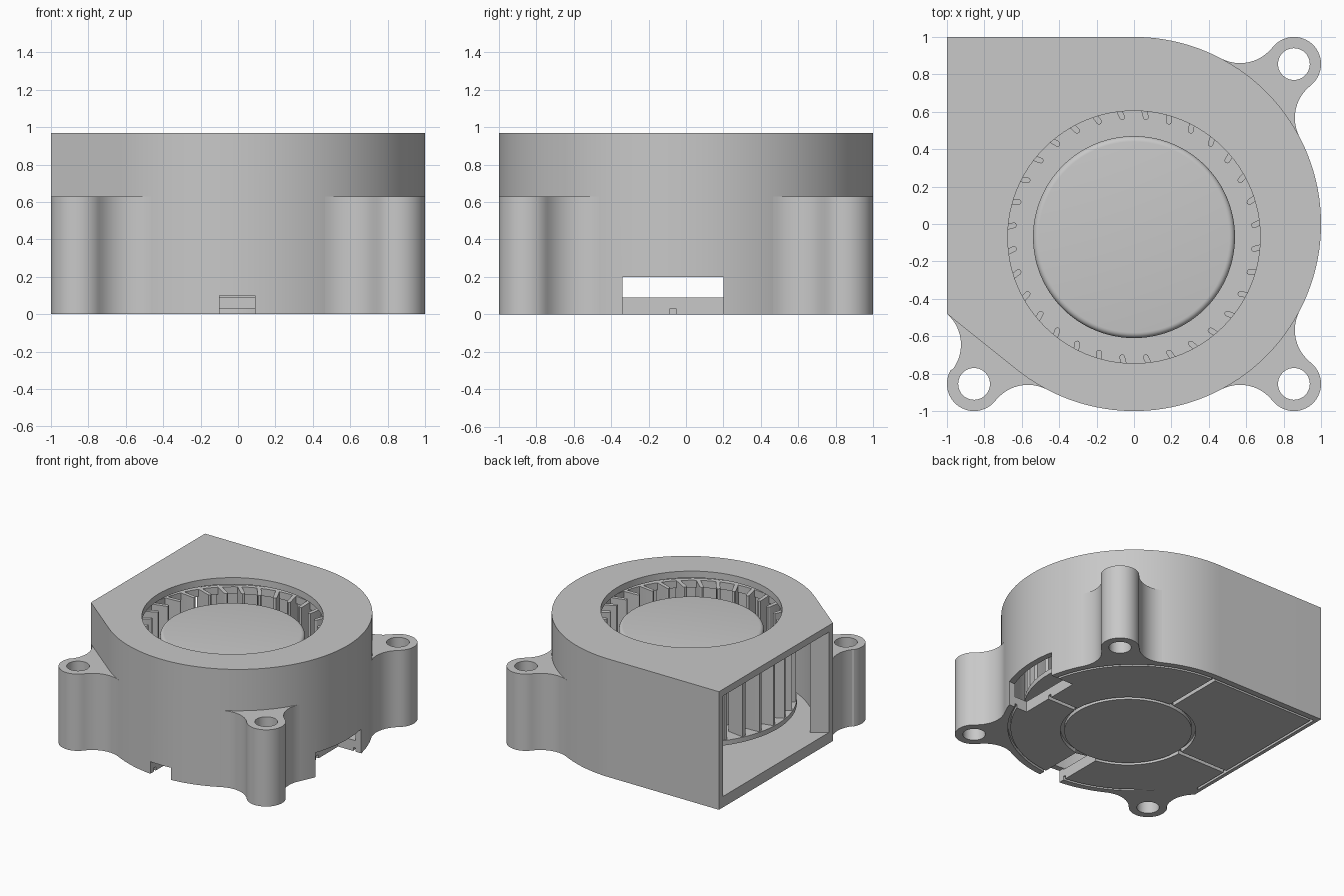
import bpy, bmesh, math
from mathutils import Matrix, Vector

cube = bpy.data.objects.get("Cube")
if cube:
    bpy.data.objects.remove(cube, do_unlink=True)

grey = bpy.data.materials.new("grey plastic")
grey.use_nodes = True
COLOUR = (0.58, 0.58, 0.58, 1)
grey.diffuse_color = COLOUR
grey.node_tree.nodes["Principled BSDF"].inputs["Base Color"].default_value = COLOUR

AXIS = Vector((0, -0.07))      # impeller centre
TONGUE = math.radians(231.3)   # where the slanted wall meets the round one
TOP, COVER, FLOOR = 0.97, 0.915, 0.09


def arc(c, r, a0, a1, n=12):
    return [(c[0] + r * math.cos(a0 + (a1 - a0) * i / n),
             c[1] + r * math.sin(a0 + (a1 - a0) * i / n)) for i in range(n + 1)]


def short_arc(c, r, a0, a1, n=12):
    turn = (a1 - a0 + math.pi) % (2 * math.pi) - math.pi
    return arc(c, r, a0, a0 + turn, n)


def circle(c, r, n=96):
    return arc(c, r, 0, 2 * math.pi, n)[:-1]


def volute(inset, x_end=-1.0):
    """Scroll outline, from the back outlet corner round to the slanted wall."""
    r = 1 - inset
    curve = arc((0, 0), r, math.pi / 2, TONGUE - 2 * math.pi, 96)
    tx, ty = curve[-1]
    return [(x_end, r)] + curve + [(x_end, ty + (tx - x_end) / math.tan(TONGUE))]


def finish(name, bm):
    """Turn a bmesh into a smooth-shaded grey object."""
    bmesh.ops.recalc_face_normals(bm, faces=bm.faces)
    me = bpy.data.meshes.new(name)
    bm.to_mesh(me)
    bm.free()
    me.materials.append(grey)
    ob = bpy.data.objects.new(name, me)
    bpy.context.collection.objects.link(ob)
    smooth(ob)
    return ob


def smooth(ob):
    bpy.ops.object.select_all(action='DESELECT')
    ob.select_set(True)
    bpy.context.view_layer.objects.active = ob
    bpy.ops.object.shade_smooth_by_angle(angle=math.radians(30))


def plate(name, loops, z0, z1):
    """Extrude closed outlines; loops inside other loops become holes."""
    cu = bpy.data.curves.new(name, 'CURVE')
    cu.dimensions, cu.fill_mode, cu.extrude = '2D', 'BOTH', (z1 - z0) / 2
    for loop in loops:
        sp = cu.splines.new('POLY')
        sp.points.add(len(loop) - 1)
        for p, (x, y) in zip(sp.points, loop):
            p.co = (x, y, 0, 1)
        sp.use_cyclic_u = True
    tmp = bpy.data.objects.new(name + " outline", cu)
    bpy.context.collection.objects.link(tmp)
    dg = bpy.context.evaluated_depsgraph_get()
    flat = bpy.data.meshes.new_from_object(tmp.evaluated_get(dg))
    bpy.data.objects.remove(tmp, do_unlink=True)
    bm = bmesh.new()
    bm.from_mesh(flat)
    bpy.data.meshes.remove(flat)
    bmesh.ops.remove_doubles(bm, verts=bm.verts, dist=1e-5)
    bmesh.ops.translate(bm, verts=bm.verts, vec=(0, 0, (z0 + z1) / 2))
    for f in bm.faces:
        f.material_index = 0
    return finish(name, bm)


def rect(x0, x1, y0, y1):
    return [(x0, y0), (x1, y0), (x1, y1), (x0, y1)]


def cut(ob, boxes):
    """Subtract boxes given as (outline, z0, z1), then shade the clean result."""
    cutters = [plate("cutter", [outline], z0, z1) for outline, z0, z1 in boxes]
    for c in cutters:
        c.hide_render = True
        m = ob.modifiers.new("cut", 'BOOLEAN')
        m.operation, m.solver, m.object = 'DIFFERENCE', 'EXACT', c
    dg = bpy.context.evaluated_depsgraph_get()
    baked = bpy.data.meshes.new_from_object(ob.evaluated_get(dg))
    ob.modifiers.clear()
    ob.data = baked
    for c in cutters:
        bpy.data.objects.remove(c, do_unlink=True)
    smooth(ob)


# Housing: round chamber with a tongue beside the outlet, floor, sill and cover
chamber = [(-1, 0.95)] + arc((0, 0), 0.95, math.pi / 2, math.radians(-158.7), 96) + [(-1, -0.43)]
wall = plate("scroll_wall", [volute(0) + chamber[::-1]], 0, COVER)
floor = plate("floor", [volute(0.03, -0.98)], 0.03, FLOOR)
plate("outlet_sill", [rect(-1, -0.97, -0.45, 0.97)], 0, FLOOR)
plate("cover", [volute(0), circle(AXIS, 0.675)], COVER, TOP)

# Underside panel split by a ring groove and straight grooves
panel = plate("bottom_panel", [volute(0.07, -0.95), circle(AXIS, 0.51)], 0, 0.03)
plate("bottom_disc", [circle(AXIS, 0.48)], 0, 0.03)
ay, g = AXIS.y, 0.016
grooves = [(rect(-1.1, -0.4, ay - g, ay + g), -0.1, 0.1),
           (rect(0.4, 1.1, ay - g, ay + g), -0.1, 0.1),
           (rect(-g, g, 0.3, 1.1), -0.1, 0.1)]

# Side vent and front cable notch
openings = [(rect(0.77, 1.1, -0.34, 0.2), -0.1, 0.2),
            (rect(-0.1, 0.09, -1.1, -0.57), -0.1, 0.1)]
cut(wall, openings)
cut(floor, openings)
cut(panel, openings + grooves)


# Mounting ears, blended into the wall with concave fillets
def ear(name, e, fillets, feet=((0, 0), (0, 0)), f=0.22, r=0.145):
    def ang(a, b):
        return math.atan2(b[1] - a[1], b[0] - a[0])
    c1, c2 = fillets
    out = ang((0, 0), e)
    loop = short_arc(c1, f, ang(c1, feet[0]), ang(c1, e))
    loop += short_arc(e, r, ang(e, c1), out, 16)[1:]
    loop += short_arc(e, r, out, ang(e, c2), 16)[1:]
    loop += short_arc(c2, f, ang(c2, e), ang(c2, feet[1]))[1:]
    plate(name, [loop, circle(e, 0.085, 40)], 0, 0.63)


E, A, B = 0.855, 0.567, 1.08
ear("ear_back_left", (E, E), ((B, A), (A, B)))
ear("ear_front_left", (E, -E), ((A, -B), (B, -A)))
ear("ear_front_right", (-E, -E), ((-1.145, -0.645), (-A, -B)), ((-1, -0.48), (0, 0)))

# Impeller: base disc, top ring, low rounded hub and slanted blades
plate("impeller_base", [circle(AXIS, 0.785)], 0.2, 0.24)
plate("impeller_ring", [circle(AXIS, 0.785), circle(AXIS, 0.75)], 0.8, 0.86)

HUB_TOP, HUB_BASE = 0.835, 0.23
bm = bmesh.new()
bmesh.ops.create_cone(bm, cap_ends=True, segments=96, radius1=0.54, radius2=0.54,
                      depth=HUB_TOP - HUB_BASE,
                      matrix=Matrix.Translation((AXIS.x, AXIS.y, (HUB_TOP + HUB_BASE) / 2)))
rim = [e for e in bm.edges if all(v.co.z > HUB_TOP - 0.01 for v in e.verts)]
bmesh.ops.bevel(bm, geom=rim, offset=0.03, segments=5, profile=0.5, affect='EDGES')
finish("impeller_hub", bm)

BLADES, HALF = 32, 0.015
blades = []
for i in range(BLADES):
    a = 2 * math.pi * (i + 0.5) / BLADES
    inner = AXIS + Vector((math.cos(a), math.sin(a))) * 0.645
    outer = AXIS + Vector((math.cos(a + 0.06), math.sin(a + 0.06))) * 0.775
    along = (outer - inner).normalized()
    side = Vector((-along.y, along.x)) * HALF
    left = math.atan2(side.y, side.x)
    blades.append([tuple(outer + side)] + arc(inner, HALF, left, left + math.pi, 6)
                  + [tuple(outer - side)])
plate("impeller_blades", blades, 0.23, 0.86)
